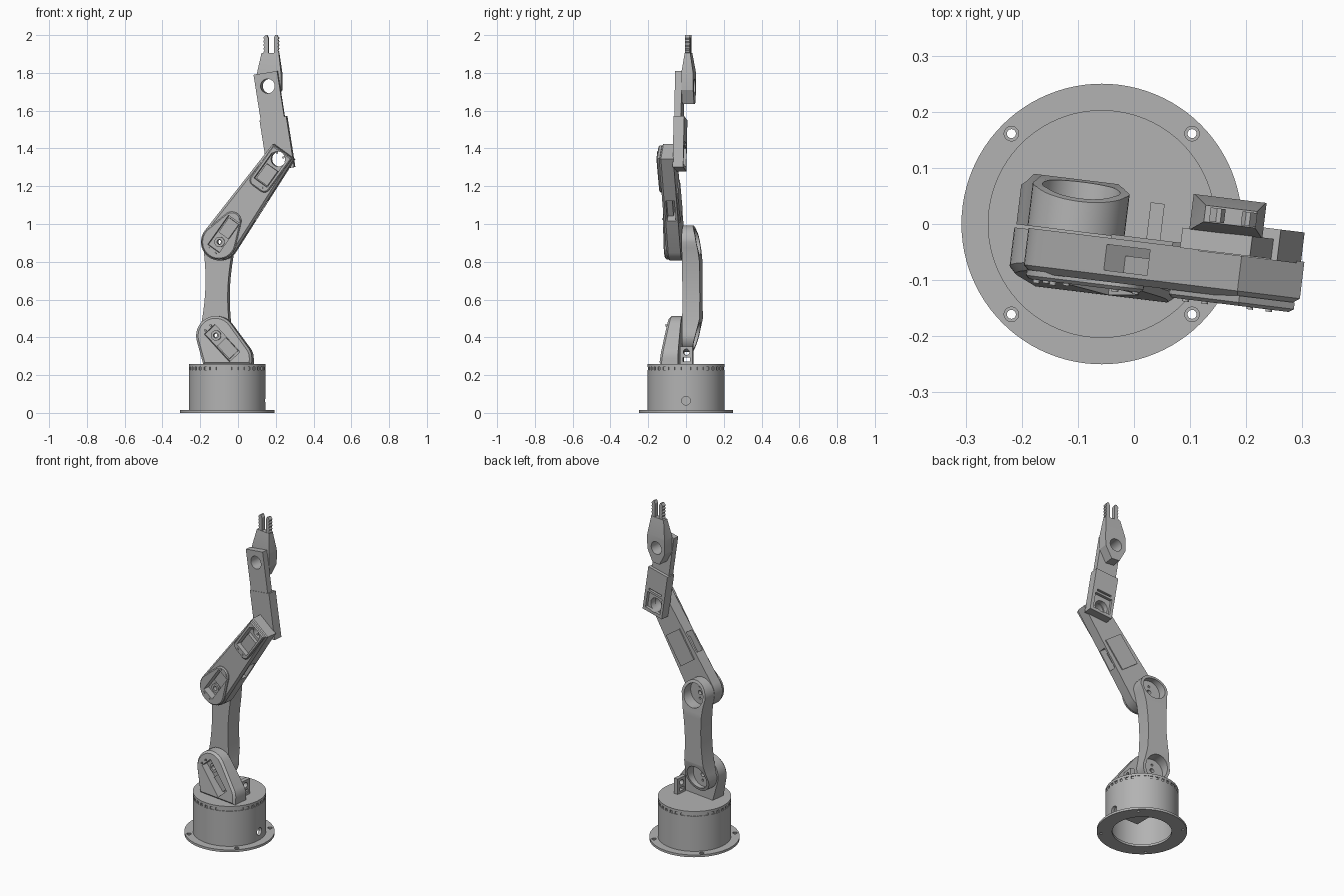
import bpy, bmesh, math
from mathutils import Matrix, Vector
from mathutils.geometry import convex_hull_2d

cube = bpy.data.objects.get("Cube")
if cube:
    bpy.data.objects.remove(cube, do_unlink=True)

GREY = (0.45, 0.45, 0.45, 1)
grey = bpy.data.materials.new("plain grey")
grey.use_nodes = True
grey.diffuse_color = GREY
grey.node_tree.nodes["Principled BSDF"].inputs["Base Color"].default_value = GREY

CX = -0.0575                 # base axis
YAW = math.radians(-7)       # the whole arm is turned on the base
parts, arm = [], []


def finish(name, bm):
    bmesh.ops.remove_doubles(bm, verts=bm.verts, dist=1e-5)
    bmesh.ops.recalc_face_normals(bm, faces=bm.faces)
    mesh = bpy.data.meshes.new(name)
    bm.to_mesh(mesh)
    bm.free()
    ob = bpy.data.objects.new(name, mesh)
    bpy.context.collection.objects.link(ob)
    return ob


def prism(name, pts, v0, v1, bevel=0):
    """Outline in x-z, extruded along y; bevel softens the front rim."""
    bm = bmesh.new()
    a = [bm.verts.new((x, v0, z)) for x, z in pts]
    b = [bm.verts.new((x, v1, z)) for x, z in pts]
    front = bm.faces.new(a)
    bm.faces.new(b[::-1])
    for i in range(len(a)):
        bm.faces.new((a[i], b[i], b[i - 1], a[i - 1]))
    if bevel:
        bmesh.ops.recalc_face_normals(bm, faces=bm.faces)
        bmesh.ops.bevel(bm, geom=list(front.edges), offset=bevel, segments=1,
                        profile=0.5, affect='EDGES')
    return finish(name, bm)


def lathe(name, profile, n=96):
    bm = bmesh.new()
    rings = [[bm.verts.new((CX + r * math.cos(t), r * math.sin(t), z)) for r, z in profile]
             for t in (math.tau * i / n for i in range(n))]
    for i in range(n):
        for j in range(len(profile)):
            bm.faces.new((rings[i][j], rings[i][j - 1], rings[i - 1][j - 1], rings[i - 1][j]))
    return finish(name, bm)


def box(name, lo, hi):
    return prism(name, [(lo[0], lo[2]), (hi[0], lo[2]), (hi[0], hi[2]), (lo[0], hi[2])], lo[1], hi[1])


def rod(name, centre, r, depth, axis):
    bm = bmesh.new()
    turn = Vector((0, 0, 1)).rotation_difference(Vector(axis)).to_matrix().to_4x4()
    bmesh.ops.create_cone(bm, cap_ends=True, segments=24, radius1=r, radius2=r, depth=depth,
                          matrix=Matrix.Translation(centre) @ turn)
    return finish(name, bm)


def circle(c, r, n=40):
    return [(c[0] + r * math.cos(math.tau * i / n), c[1] + r * math.sin(math.tau * i / n))
            for i in range(n)]


def hull(*point_sets):
    pts = [Vector(p) for s in point_sets for p in s]
    return [tuple(pts[i]) for i in convex_hull_2d(pts)]


def frame(origin, degrees):
    """Maps (along, across) of a tilted link to x-z."""
    c, s = math.cos(math.radians(degrees)), math.sin(math.radians(degrees))
    return lambda a, p: (origin[0] + a * c - p * s, origin[1] + a * s + p * c)


def rect(f, a0, a1, p0, p1):
    return [f(a0, p0), f(a1, p0), f(a1, p1), f(a0, p1)]


def boolean(target, cutter, op='DIFFERENCE'):
    m = target.modifiers.new("cut", 'BOOLEAN')
    m.operation, m.object, m.solver = op, cutter, 'EXACT'
    bpy.context.view_layer.update()
    done = target.evaluated_get(bpy.context.evaluated_depsgraph_get())
    mesh = bpy.data.meshes.new_from_object(done)
    target.modifiers.clear()
    target.data = mesh
    bpy.data.objects.remove(cutter, do_unlink=True)


def cut(target, pts, v0, v1):
    boolean(target, prism("cutter", pts, v0, v1))


def keep(ob, on_arm=True):
    parts.append(ob)
    if on_arm:
        arm.append(ob)
    return ob


def horn(name, c, v):
    """Servo output disc with a bolt hole."""
    ob = keep(prism(name, circle(c, 0.027, 24), v - 0.012, v + 0.001))
    cut(ob, circle(c, 0.013, 16), -1, 1)


def screws(name, f, spots, v):
    for i, (a, p) in enumerate(spots):
        keep(prism(f"{name}_{i + 1}", circle(f(a, p), 0.006, 12), v - 0.004, v + 0.002))


# Base: flanged hollow housing, bearing groove and turntable
housing = keep(lathe("base_housing", [(0.165, 0), (0.25, 0), (0.25, 0.014), (0.203, 0.014),
                                      (0.203, 0.228), (0.185, 0.228), (0.185, 0.014),
                                      (0.165, 0.014)]), False)
for sx in (-1, 1):
    for sy in (-1, 1):
        spot = (CX + sx * 0.161, sy * 0.161)
        boolean(housing, rod("cutter", (*spot, 0.005), 0.008, 0.1, (0, 0, 1)))
        boolean(housing, rod("cutter", (*spot, 0.015), 0.013, 0.014, (0, 0, 1)))
boolean(housing, rod("cutter", (0.14, 0, 0.065), 0.023, 0.06, (1, 0, 0)))
keep(lathe("turntable", [(0, 0.225), (0.196, 0.225), (0.196, 0.243), (0.203, 0.243),
                         (0.203, 0.258), (0, 0.258)]), False)
for i in range(36):
    block = keep(box(f"bearing_spacer_{i + 1}", (0.19, -0.01, 0.227), (0.202, 0.01, 0.244)), False)
    block.matrix_world = Matrix.Translation((CX, 0, 0)) @ Matrix.Rotation(math.tau * i / 36, 4, 'Z')
keep(box("base_motor", (CX - 0.05, -0.1, 0.11), (CX + 0.05, 0.1, 0.226)), False)

# Cable tab on the turntable
tab = keep(box("cable_tab", (0.025, -0.025, 0.255), (0.05, 0.042, 0.352)))
boolean(tab, rod("cutter", (0.037, 0.008, 0.322), 0.016, 0.1, (1, 0, 0)))
boolean(tab, box("cutter", (0, -0.01, 0.272), (0.1, 0.028, 0.292)))

# Shoulder bracket: leaning front, servo pocket
S = (-0.108, 0.41)
shoulder = keep(prism("shoulder_bracket",
                      hull(circle(S, 0.103), [p for p in circle((0, 0.29), 0.088) if p[1] > 0.258],
                           [(-0.17, 0.255), (0.088, 0.255)]), -0.1, -0.032, 0.012))
for v in shoulder.data.vertices:
    if v.co.y < -0.06:
        v.co.y -= 0.13 * (0.51 - v.co.z)
sf = frame(S, -47)
cut(shoulder, rect(sf, -0.045, 0.155, -0.038, 0.038), -0.3, -0.072)
cut(shoulder, circle(S, 0.013, 16), -1, 1)
horn("shoulder_horn", S, -0.072)
keep(prism("shoulder_servo", rect(sf, 0.045, 0.14, -0.032, 0.032), -0.085, -0.07))
screws("shoulder_screw", sf, [(-0.055, 0.02), (-0.055, -0.02), (0.168, 0.02), (0.168, -0.02)], -0.122)

# Upper arm: waisted link, thinner at both round ends, cup behind each joint
LOW, HIGH = (-0.121, 0.41), (-0.101, 0.905)
R = 0.087


def side(sign):
    pts = []
    for i in range(1, 16):
        t = i / 16
        w = R - 0.027 * math.sin(math.pi * t) ** 0.8
        pts.append((LOW[0] + t * 0.02 + sign * w, LOW[1] + t * (HIGH[1] - LOW[1])))
    return pts


def arc(c, start):
    return [(c[0] + R * math.cos(start + math.pi * i / 20), c[1] + R * math.sin(start + math.pi * i / 20))
            for i in range(21)]


upper = keep(prism("upper_arm", arc(LOW, math.pi) + side(1) + arc(HIGH, 0) + side(-1)[::-1],
                   -0.026, 0.09))
# the side outline is drawn in x-z, then laid across the arm
trim = prism("cutter", [(-0.1, 0.3), (0.014, 0.3), (0.045, 0.41), (0.067, 0.5), (0.067, 0.8),
                        (0.06, 0.86), (0.045, 0.94), (0.022, 1.01), (-0.1, 1.01)], -0.3, 0.3)
trim.data.transform(Matrix.Rotation(math.pi / 2, 4, 'Z'))
boolean(upper, trim, 'INTERSECT')
for label, c in (("lower", LOW), ("upper", HIGH)):
    cut(upper, circle(c, 0.07), -0.004, 0.2)
    cut(upper, circle(c, 0.013, 16), -1, 1)
    for dz in (-0.035, 0.035):
        cut(upper, circle((c[0], c[1] + dz), 0.007, 12), -0.012, 0.1)

# Forearm: tapered link with a window, servo and raised end plates
E = (-0.088, 0.905)
ff = frame(E, 54.4)
fore = keep(prism("forearm", hull(circle(E, 0.098), rect(ff, 0.22, 0.588, -0.068, 0.07)),
                  -0.108, -0.03, 0.012))
cut(fore, rect(ff, 0.2, 0.325, -0.2, 0.2), -0.088, -0.042)
keep(prism("forearm_servo", rect(ff, 0.195, 0.3, -0.045, 0.045), -0.09, -0.058))
keep(prism("forearm_back_cover", rect(ff, 0.17, 0.36, -0.06, 0.06), -0.032, -0.023))
low_plate = keep(prism("elbow_plate", hull(circle(E, 0.092), circle(ff(0.13, 0.008), 0.05)),
                       -0.12, -0.104, 0.006))
high_plate = keep(prism("wrist_plate", hull(circle(ff(0.38, 0.03), 0.032, 20),
                                            circle(ff(0.38, -0.026), 0.032, 20),
                                            rect(ff, 0.5, 0.585, -0.06, 0.062)),
                        -0.122, -0.104, 0.006))
W = (0.219, 1.344)
for ob in (fore, low_plate):
    cut(ob, rect(ff, -0.045, 0.145, -0.035, 0.04), -0.3, -0.08)
    cut(ob, circle(E, 0.013, 16), -1, 1)
for ob in (fore, high_plate):
    cut(ob, rect(ff, 0.385, 0.55, -0.042, 0.044), -0.3, -0.08)
    cut(ob, circle((W[0] + 0.007, W[1]), 0.04, 32), -1, 1)
horn("elbow_horn", E, -0.08)
keep(prism("elbow_servo", rect(ff, 0.04, 0.135, -0.03, 0.034), -0.095, -0.078))
keep(prism("wrist_servo", rect(ff, 0.39, 0.485, -0.036, 0.036), -0.1, -0.078))
screws("elbow_screw", ff, [(-0.06, -0.02), (-0.06, 0.025), (0.16, -0.015), (0.16, 0.03)], -0.12)
screws("wrist_screw", ff, [(0.367, -0.02), (0.367, 0.022), (0.565, -0.02), (0.565, 0.022)], -0.122)

# Wrist: thick lower block and thin plate behind the forearm
wf = frame(W, 99)
wrist = keep(prism("wrist_block", rect(wf, -0.055, 0.218, -0.077, 0.067), -0.034, 0.022))
cut(wrist, rect(wf, -0.035, 0.065, -0.058, 0.05), 0.004, 0.1)
cut(wrist, rect(wf, 0.078, 0.09, -0.05, 0.042), 0.008, 0.1)
cut(wrist, circle(W, 0.04, 32), -1, 1)
plate = keep(prism("wrist_link", rect(wf, 0.2, 0.461, -0.066, 0.061), -0.032, 0.004))

# Gripper: body tapering to the top, two toothed fingers
G = (0.162, 1.73)
body = keep(prism("gripper_body", hull([(0.123, 1.905), (0.215, 1.905), (0.23, 1.79), (0.099, 1.79),
                                        (0.099, 1.71), (0.229, 1.71), (0.19, 1.636), (0.138, 1.636)]),
                  -0.05, 0.1))
trim = prism("cutter", [(0.003, 1.6), (0.066, 1.6), (0.066, 1.8), (0.048, 1.91), (0.02, 1.91),
                        (0.003, 1.8)], -0.5, 0.5)
trim.data.transform(Matrix.Rotation(math.pi / 2, 4, 'Z'))
# the turn maps outline x onto y and keeps the height
boolean(body, trim, 'INTERSECT')
for ob in (plate, body):
    cut(ob, circle(G, 0.038, 32), -1, 1)

for label, s in (("right", -1), ("left", 1)):
    teeth = [(0.016 + (0.026 if i % 2 else 0.02), 1.9 + 0.0095 * i) for i in range(10)]
    outline = [(0.015, 1.89), (0.034, 1.89)] + teeth + [(0.03, 2.0), (0.022, 2.0), (0.015, 1.985)]
    keep(prism(f"gripper_finger_{label}", [(0.174 + s * x, z) for x, z in outline], 0.021, 0.046))

# Turn the arm, colour and shade every part
for ob in arm:
    ob.rotation_euler.z = YAW
for ob in parts:
    ob.data.materials.clear()
    ob.data.materials.append(grey)
    ob.data.shade_smooth()
    ob.data.set_sharp_from_angle(angle=math.radians(25))
